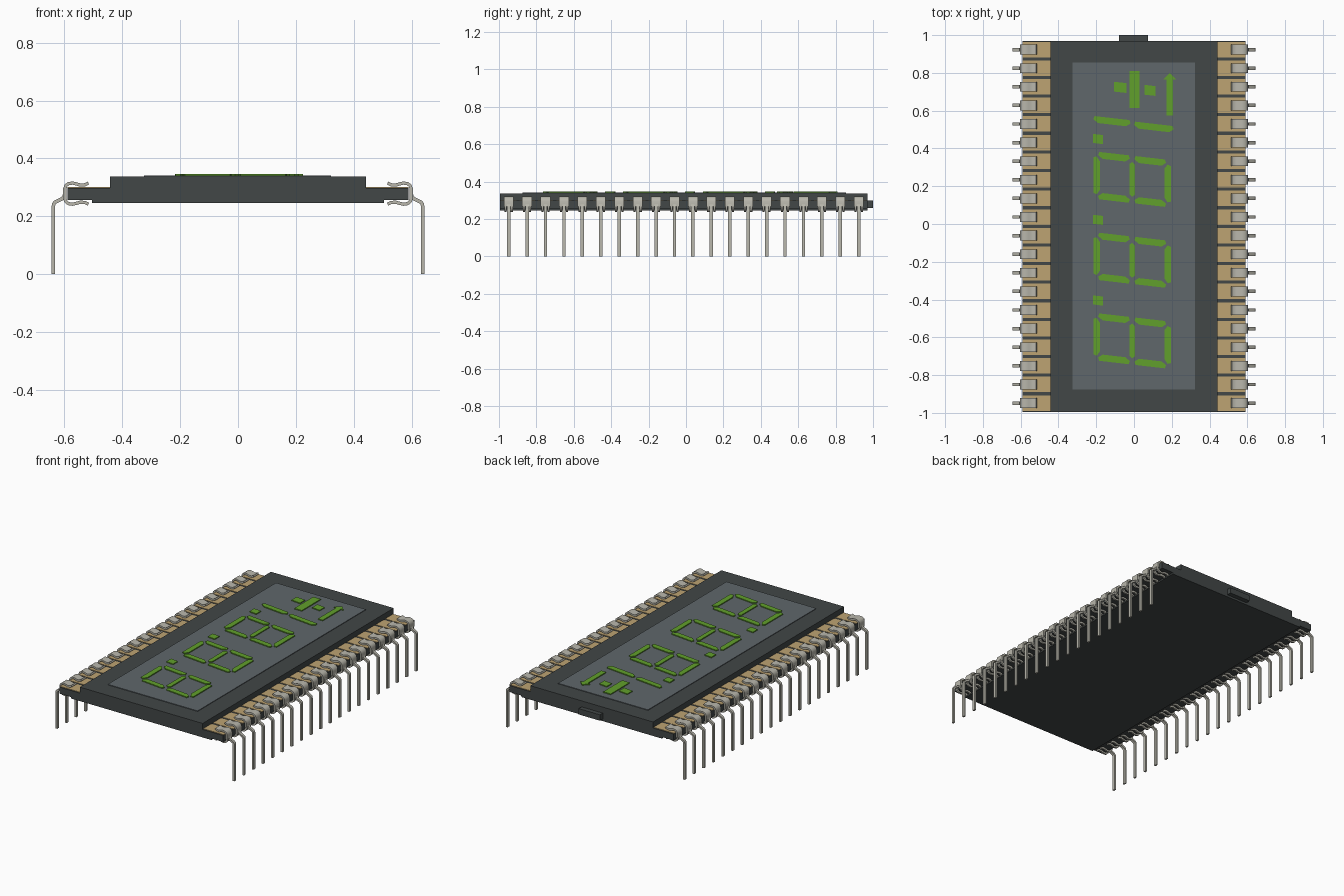
import bpy
import bmesh
import math
from mathutils import Vector

cube = bpy.data.objects.get("Cube")
if cube:
    bpy.data.objects.remove(cube, do_unlink=True)


def material(name, colour, rough=0.6):
    m = bpy.data.materials.new(name)
    m.use_nodes = True
    m.diffuse_color = (*colour, 1)
    bsdf = m.node_tree.nodes["Principled BSDF"]
    bsdf.inputs["Base Color"].default_value = (*colour, 1)
    bsdf.inputs["Roughness"].default_value = rough
    return m


DARK = material("dark grey glass", (0.054, 0.063, 0.063))
WINDOW = material("grey window", (0.115, 0.135, 0.147))
GREEN = material("segment green", (0.12, 0.35, 0.025))
GOLD = material("gold pad", (0.51, 0.37, 0.17))
METAL = material("pin metal", (0.48, 0.47, 0.41))


def finish(name, bm, mat):
    bmesh.ops.recalc_face_normals(bm, faces=bm.faces)
    mesh = bpy.data.meshes.new(name)
    bm.to_mesh(mesh)
    bm.free()
    mesh.materials.append(mat)
    obj = bpy.data.objects.new(name, mesh)
    bpy.context.collection.objects.link(obj)
    return obj


def prism(bm, points, offset):
    """Extrude a closed flat outline along an offset."""
    face = bm.faces.new([bm.verts.new(p) for p in points])
    new = bmesh.ops.extrude_face_region(bm, geom=[face])["geom"]
    bmesh.ops.translate(bm, vec=offset,
                        verts=[v for v in new if isinstance(v, bmesh.types.BMVert)])


def add_box(bm, x0, x1, y0, y1, z0, z1):
    prism(bm, [(x0, y0, z0), (x1, y0, z0), (x1, y1, z0), (x0, y1, z0)],
          (0, 0, z1 - z0))


def box(name, mat, *bounds):
    bm = bmesh.new()
    add_box(bm, *bounds)
    return finish(name, bm, mat)


# Glass layers
BACK, FRONT = 0.97, -0.995
box("base_glass", DARK, -0.59, 0.59, FRONT, BACK, 0.256, 0.298)
box("top_glass", DARK, -0.442, 0.442, FRONT, BACK, 0.298, 0.337)
box("bottom_plate", DARK, -0.505, 0.505, FRONT, BACK, 0.246, 0.256)
box("fill_tab", DARK, -0.08, 0.073, BACK, 1.0, 0.26, 0.298)
box("display_window", WINDOW, -0.325, 0.322, -0.875, 0.855, 0.337, 0.341)

# Contact pads along both edges
PIN_Y = [-0.948 + 0.0985 * i for i in range(20)]
bm = bmesh.new()
for y in PIN_Y:
    for side in (-1, 1):
        add_box(bm, side * 0.442, side * 0.59, y - 0.041, y + 0.041, 0.298, 0.301)
finish("contact_pads", bm, GOLD)

# Display segments
SEG_Z, SEG_H, SLANT, W = 0.341, 0.006, 0.115, 0.035


def bar(bm, a, b, yc, w=W, left=0.006, right=0.024, slant=SLANT):
    """Tapered bar from a to b, sheared to the slant of the digits."""
    a, b = Vector(a), Vector(b)
    d = (b - a).normalized()
    n = Vector((-d.y, d.x)) * w / 2
    outline = [a, a - n + d * right, b - n - d * right,
               b, b + n - d * left, a + n + d * left]
    prism(bm, [(p.x, yc + p.y - slant * p.x, SEG_Z) for p in outline],
          (0, 0, SEG_H))


def digit(name, yc):
    bm = bmesh.new()
    bar(bm, (-0.198, -0.1), (-0.198, 0.1), yc)
    bar(bm, (0.178, 0.1), (0.178, -0.1), yc)
    bar(bm, (-0.01, -0.092), (-0.01, 0.092), yc, 0.03, 0.012, 0.012)
    for x0, x1 in ((-0.19, -0.022), (0.002, 0.17)):
        bar(bm, (x0, 0.108), (x1, 0.108), yc)
        bar(bm, (x1, -0.108), (x0, -0.108), yc)
    finish(name, bm, GREEN)


for i, yc in enumerate((-0.62, -0.193, 0.235)):
    digit(f"digit_{i + 1}", yc)
    bm = bmesh.new()
    bar(bm, (-0.217, 0), (-0.165, 0), yc + 0.193, 0.048, 0, 0)
    finish(f"decimal_point_{i + 1}", bm, GREEN)

bm = bmesh.new()
bar(bm, (-0.215, 0), (-0.018, 0), 0.53)
bar(bm, (0.0, 0), (0.21, 0), 0.525)
finish("half_digit", bm, GREEN)

bm = bmesh.new()
bar(bm, (0.002, 0.615), (0.002, 0.81), 0, 0.054, 0, 0, 0)
bar(bm, (-0.105, 0), (-0.04, 0), 0.715, 0.052, 0, 0)
bar(bm, (0.055, 0), (0.113, 0), 0.717, 0.052, 0, 0)
finish("sign_segments", bm, GREEN)

bm = bmesh.new()
bar(bm, (0.19, 0.575), (0.19, 0.765), 0, 0.035, 0, 0, 0)
prism(bm, [(0.155, 0.764, SEG_Z), (0.225, 0.764, SEG_Z), (0.19, 0.8, SEG_Z)],
      (0, 0, SEG_H))
finish("arrow_segment", bm, GREEN)


# Clip pins
def ribbon(bm, path, y0, y1, t):
    """Strip of sheet metal following an x-z path."""
    pts = [Vector(p) for p in path]
    left, right = [], []
    for i, p in enumerate(pts):
        into = (p - pts[i - 1]).normalized() if i else (pts[1] - p).normalized()
        out = (pts[i + 1] - p).normalized() if i < len(pts) - 1 else into
        d = (into + out).normalized()
        n = Vector((-d.y, d.x)) * t / 2 / max(d.dot(into), 0.5)
        left.append(p + n)
        right.append(p - n)
    # one quad prism per step, welded into a clean strip
    rows = [[bm.verts.new((q.x, y, q.y)) for q, y in
             ((l, y0), (l, y1), (r, y1), (r, y0))] for l, r in zip(left, right)]
    for a, b in zip(rows, rows[1:]):
        for k in range(4):
            bm.faces.new((a[k], a[(k + 1) % 4], b[(k + 1) % 4], b[k]))
    bm.faces.new(rows[0])
    bm.faces.new(rows[-1])


prong = [(0.517, 0.315), (0.53, 0.309), (0.545, 0.308), (0.558, 0.312),
         (0.572, 0.315), (0.586, 0.313), (0.595, 0.306), (0.599, 0.295)]
lower = [(x, 0.557 - z) for x, z in prong]

bm = bmesh.new()
ribbon(bm, prong + [(0.599, 0.268)], -0.026, 0.026, 0.011)
for s in (-1, 1):
    ribbon(bm, [(0.599, 0.27)] + lower[::-1], s * 0.011, s * 0.022, 0.011)
ribbon(bm, [(0.599, 0.28), (0.601, 0.268), (0.608, 0.261), (0.632, 0.249),
            (0.637, 0.243), (0.638, 0.235), (0.638, 0)], -0.009, 0.009, 0.012)
first = finish("pin_right_1", bm, METAL)
bpy.context.view_layer.objects.active = first
first.select_set(True)
bpy.ops.object.shade_smooth_by_angle(angle=math.radians(40))

# The same pin repeated down both edges
for side, turn in (("left", 0), ("right", math.pi)):
    for i, y in enumerate(PIN_Y):
        pin = bpy.data.objects.new(f"pin_{side}_{i + 1}", first.data)
        pin.location.y = y
        pin.rotation_euler.z = turn
        bpy.context.collection.objects.link(pin)
bpy.data.objects.remove(first, do_unlink=True)
